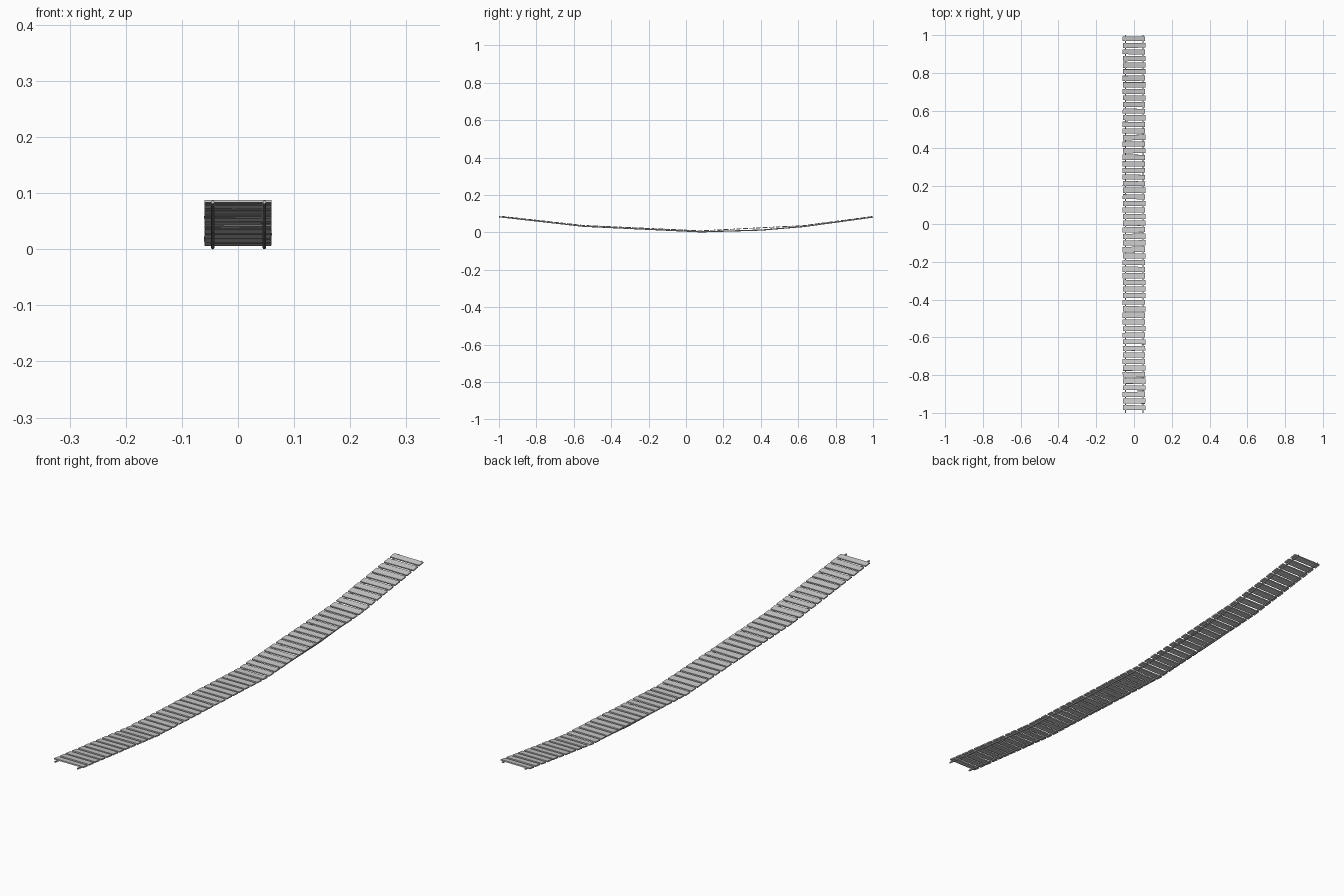
import bpy, bmesh, math, random
from mathutils import Matrix, Vector

if "Cube" in bpy.data.objects:
    bpy.data.objects.remove(bpy.data.objects["Cube"])

random.seed(4)
PLANK_LINE = [(-1, .0875), (-.55, .0375), (.08, .0085), (.63, .0365), (1, .0855)]
ROPE_LINE = [(-1, .084), (-.55, .033), (.08, .0031), (.4, .0125), (.63, .0315), (1, .082)]


def sample(line, y):
    # height and slope angle of a polyline at y
    for (y0, z0), (y1, z1) in zip(line, line[1:]):
        if y <= y1:
            t = (y - y0) / (y1 - y0)
            return z0 + t * (z1 - z0), math.atan2(z1 - z0, y1 - y0)


def link(name, bm):
    me = bpy.data.meshes.new(name)
    bmesh.ops.recalc_face_normals(bm, faces=bm.faces)
    bm.to_mesh(me)
    bm.free()
    ob = bpy.data.objects.new(name, me)
    bpy.context.collection.objects.link(ob)
    return ob


# Walkway boards, slightly uneven, following the sag
count = 57
bm = bmesh.new()
for i in range(count):
    y = .981 - i * 1.953 / (count - 1)
    z, slope = sample(PLANK_LINE, y)
    width = random.uniform(.0255, .028)
    m = (Matrix.Translation((random.uniform(-.0006, .0006), y, z))
         @ Matrix.Rotation(slope, 4, 'X')
         @ Matrix.Rotation(random.uniform(-.015, .015), 4, 'Z')
         @ Matrix.Diagonal((.119, width, .0045, 1)))
    verts = bmesh.ops.create_cube(bm, size=1, matrix=m)['verts']
    # slightly worn, unequal board ends
    for side in (-1, 1):
        trim = random.uniform(-.001, .001)
        for v in verts:
            if v.co.x * side > 0:
                v.co.y += trim * (1 if v.co.y > y else -1)
link("planks", bm)

# Two supporting ropes under the boards
SIDES, RADIUS = 8, .0031
for name, x in (("rope_left", -.045), ("rope_right", .047)):
    bm = bmesh.new()
    rings = []
    for y, z in ROPE_LINE:
        rings.append([bm.verts.new((x + RADIUS * math.cos(a), y, z + RADIUS * math.sin(a)))
                      for a in (2 * math.pi * k / SIDES for k in range(SIDES))])
    for r0, r1 in zip(rings, rings[1:]):
        for k in range(SIDES):
            n = (k + 1) % SIDES
            bm.faces.new((r0[k], r0[n], r1[n], r1[k]))
    bm.faces.new(rings[0])
    bm.faces.new(rings[-1])
    link(name, bm)
